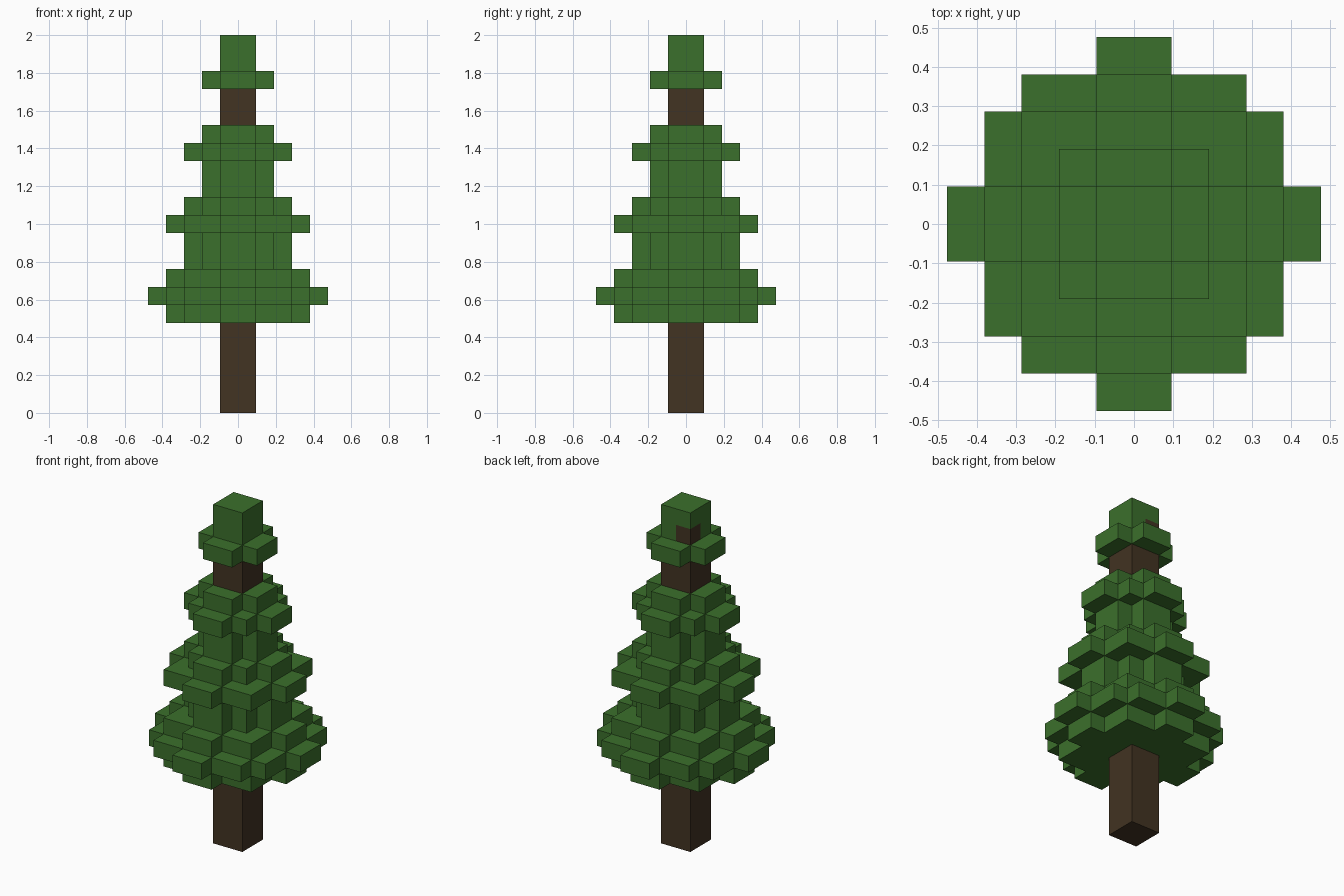
import bpy
import bmesh
from mathutils import Vector

cube = bpy.data.objects.get("Cube")
if cube:
    bpy.data.objects.remove(cube, do_unlink=True)

U = 2 / 21  # edge length of one block


def make_material(name, rgb):
    mat = bpy.data.materials.new(name)
    mat.use_nodes = True
    colour = (*rgb, 1.0)
    mat.diffuse_color = colour
    mat.node_tree.nodes["Principled BSDF"].inputs["Base Color"].default_value = colour
    return mat


LEAF = make_material("leaf_green", (0.044, 0.162, 0.025))
BARK = make_material("bark_brown", (0.054, 0.033, 0.016))

# Stepped outlines: each is a union of centred (half x, half y) rectangles
TIP = [(1, 1)]
CROSS = [(2, 1), (1, 2)]
SMALL = [(3, 1), (2, 2), (1, 3)]
MEDIUM = [(4, 1), (3, 3), (1, 4)]
LARGE = [(5, 1), (4, 3), (3, 4), (1, 5)]


def layer_cells(outline, z):
    return {(x, y, z)
            for hx, hy in outline
            for x in range(-hx, hx)
            for y in range(-hy, hy)}


def build_blocks(name, cells, mat):
    """Skin a set of blocks, keeping only the exposed faces."""
    bm = bmesh.new()
    for cell in cells:
        centre = Vector(cell) + Vector((0.5, 0.5, 0.5))
        for axis in range(3):
            for sign in (-1, 1):
                neighbour = list(cell)
                neighbour[axis] += sign
                if tuple(neighbour) in cells:
                    continue
                n, a, b = Vector(), Vector(), Vector()
                n[axis] = sign / 2
                a[(axis + 1) % 3] = 0.5
                b[(axis + 2) % 3] = sign / 2
                corners = (n - a - b, n + a - b, n + a + b, n - a + b)
                bm.faces.new([bm.verts.new((centre + c) * U) for c in corners])
    bmesh.ops.remove_doubles(bm, verts=bm.verts, dist=U / 100)
    mesh = bpy.data.meshes.new(name)
    bm.to_mesh(mesh)
    bm.free()
    mesh.materials.append(mat)
    obj = bpy.data.objects.new(name, mesh)
    bpy.context.collection.objects.link(obj)
    return obj


def stack(outlines, base):
    cells = set()
    for i, outline in enumerate(outlines):
        cells |= layer_cells(outline, base + i)
    return cells


# Trunk, running up to the crown
build_blocks("trunk", stack([TIP] * 18, 0), BARK)

# Main foliage, three tiers in one continuous mass
foliage = [MEDIUM, LARGE, MEDIUM, SMALL, SMALL,
           MEDIUM, SMALL, CROSS, CROSS,
           SMALL, CROSS]
build_blocks("main_foliage", stack(foliage, 5), LEAF)

# Crown, with one bark block showing at its back corner
knot = {(-1, 0, 19)}
build_blocks("crown", stack([CROSS, TIP, TIP], 18) - knot, LEAF)
build_blocks("bark_knot", knot, BARK)
